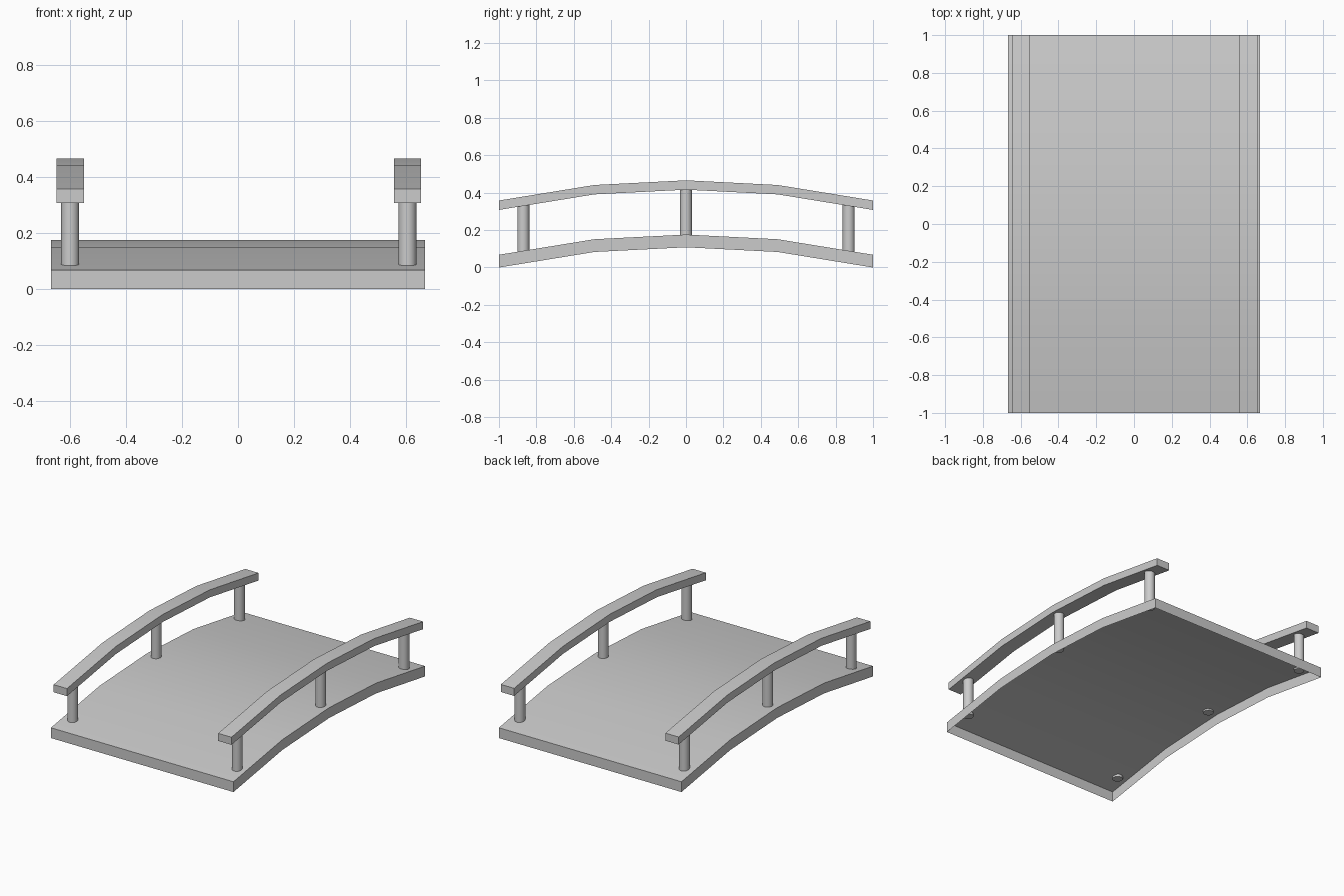
import bpy
import bmesh
import math

cube = bpy.data.objects.get("Cube")
if cube:
    bpy.data.objects.remove(cube, do_unlink=True)

# Single plain grey
grey = bpy.data.materials.new("light_grey")
grey.use_nodes = True
colour = (0.6, 0.6, 0.6, 1)
grey.diffuse_color = colour
grey.node_tree.nodes["Principled BSDF"].inputs["Base Color"].default_value = colour

# Shared arch: distance along the bridge and rise above its ends
ARCH = [(-1, 0), (-0.49, 0.083), (0, 0.108), (0.49, 0.083), (1, 0)]


def rise(y):
    for (y0, z0), (y1, z1) in zip(ARCH, ARCH[1:]):
        if y0 <= y <= y1:
            return z0 + (z1 - z0) * (y - y0) / (y1 - y0)


def finish(name, bm):
    mesh = bpy.data.meshes.new(name)
    bm.to_mesh(mesh)
    bm.free()
    mesh.materials.append(grey)
    obj = bpy.data.objects.new(name, mesh)
    bpy.context.collection.objects.link(obj)
    bpy.ops.object.select_all(action='DESELECT')
    bpy.context.view_layer.objects.active = obj
    obj.select_set(True)
    bpy.ops.object.shade_smooth_by_angle(angle=math.radians(30))
    return obj


def arched_beam(name, x, width, bottom, top, open_below=False):
    """Sweep a rectangular section along the arch."""
    bm = bmesh.new()
    rings = []
    for y, z in ARCH:
        section = [(-1, bottom), (1, bottom), (1, top), (-1, top)]
        rings.append([bm.verts.new((x + s * width / 2, y, h + z)) for s, h in section])
    for a, b in zip(rings, rings[1:]):
        for i in range(1 if open_below else 0, 4):
            j = (i + 1) % 4
            bm.faces.new((a[i], a[j], b[j], b[i]))
    bm.faces.new(rings[0])
    bm.faces.new(rings[-1][::-1])
    for face in bm.faces:
        face.normal_update()
    # Walk from a known upward face so the open shell also points outward
    bmesh.ops.recalc_face_normals(bm, faces=bm.faces)
    highest = max(bm.faces, key=lambda f: f.calc_center_median().z)
    if highest.normal.z < 0:
        bmesh.ops.reverse_faces(bm, faces=bm.faces)
    return finish(name, bm)


def post(name, x, y):
    """Round post from just under the deck skin into the handrail."""
    low = 0.068 + rise(y) - 0.012
    high = 0.31 + rise(y) + 0.015
    bm = bmesh.new()
    bmesh.ops.create_cone(bm, cap_ends=True, segments=24, radius1=0.032,
                          radius2=0.032, depth=high - low)
    bmesh.ops.translate(bm, verts=bm.verts, vec=(x, y, (low + high) / 2))
    return finish(name, bm)


# Hollow arched deck
arched_beam("deck", 0, 1.334, 0, 0.068, open_below=True)

# Handrails and posts on both sides
for side, x in (("right", -0.598), ("left", 0.604)):
    arched_beam(side + "_handrail", x, 0.097, 0.308, 0.358)
    for place, y in (("front", -0.87), ("middle", 0), ("back", 0.87)):
        post(f"{side}_{place}_post", x, y)
